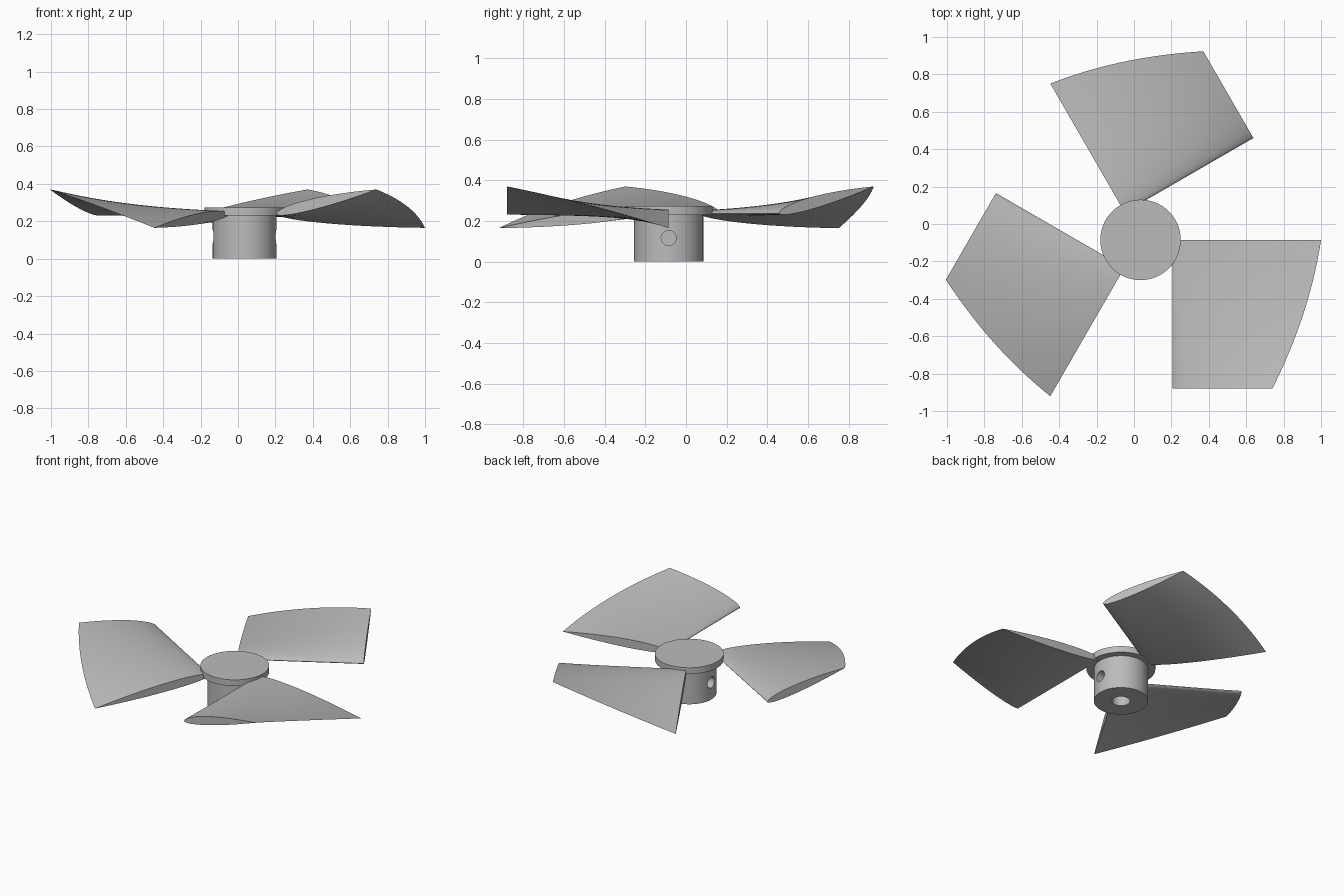
import bpy, bmesh, math
from mathutils import Matrix, Vector

cube = bpy.data.objects.get("Cube")
if cube:
    bpy.data.objects.remove(cube, do_unlink=True)

HUB = Vector((0.035, -0.085, 0))
STEM_R, CAP_R, BORE_R = 0.17, 0.215, 0.057
CAP_LOW, CAP_TOP = 0.23, 0.273

grey = bpy.data.materials.new("plain_grey")
grey.use_nodes = True
colour = (0.5, 0.5, 0.5, 1)
grey.diffuse_color = colour
grey.node_tree.nodes["Principled BSDF"].inputs["Base Color"].default_value = colour


def select(obj):
    bpy.ops.object.select_all(action="DESELECT")
    obj.select_set(True)
    bpy.context.view_layer.objects.active = obj


def finish(bm, name):
    bmesh.ops.recalc_face_normals(bm, faces=bm.faces)
    mesh = bpy.data.meshes.new(name)
    bm.to_mesh(mesh)
    bm.free()
    mesh.materials.append(grey)
    obj = bpy.data.objects.new(name, mesh)
    bpy.context.collection.objects.link(obj)
    return obj


def smooth(obj):
    select(obj)
    bpy.ops.object.shade_smooth_by_angle(angle=math.radians(35))


def cylinder(name, radius, depth, matrix):
    bm = bmesh.new()
    bmesh.ops.create_cone(bm, cap_ends=True, segments=64, radius1=radius,
                          radius2=radius, depth=depth, matrix=matrix)
    return finish(bm, name)


def upright(name, radius, low, high):
    place = Matrix.Translation(HUB + Vector((0, 0, (low + high) / 2)))
    return cylinder(name, radius, high - low, place)


def cut(obj, cutter):
    select(obj)
    mod = obj.modifiers.new("hole", "BOOLEAN")
    mod.operation, mod.solver, mod.object = "DIFFERENCE", "EXACT", cutter
    bpy.ops.object.modifier_apply(modifier=mod.name)
    bpy.data.objects.remove(cutter, do_unlink=True)


# Hub: stem with a shaft bore and two side screw holes, under a wider cap
stem = upright("hub_stem", STEM_R, 0, CAP_LOW)
cut(stem, upright("bore_cutter", BORE_R, -0.05, 0.2))
for side in (1, -1):
    place = (Matrix.Translation(HUB + Vector((side * STEM_R, 0, 0.117)))
             @ Matrix.Rotation(math.pi / 2, 4, "Y"))
    cut(stem, cylinder("screw_hole_cutter", 0.037, 0.19, place))
smooth(stem)
smooth(upright("hub_cap", CAP_R, CAP_LOW, CAP_TOP))


# Blade: airfoil sections lofted sideways, with shrinking chord and twist
def section(t, n=24):
    bow = 4 * t * (1 - t)
    lead = Vector((STEM_R, -0.795 * t, 0.238))
    trail = Vector((0.965 - 0.26 * t + 0.035 * bow, lead.y,
                    0.165 + 0.205 * t + 0.012 * bow))
    chord = trail - lead
    normal = Vector((-chord.z, 0, chord.x)).normalized()
    params = [(i / n) ** 2 for i in range(n + 1)]

    def surface(u, height):
        return lead + chord * u + normal * height * 2.6 * math.sqrt(u) * (1 - u)

    upper = [surface(u, 0.034) for u in params]
    lower = [surface(u, -0.024) for u in params[1:-1]]
    return upper + lower[::-1]


def blade(name, angle, rows=24):
    place = Matrix.Translation(HUB) @ Matrix.Rotation(angle, 4, "Z")
    bm = bmesh.new()
    rings = [[bm.verts.new(place @ p) for p in section(i / rows)]
             for i in range(rows + 1)]
    count = len(rings[0])
    for a, b in zip(rings, rings[1:]):
        for j in range(count):
            k = (j + 1) % count
            bm.faces.new((a[j], a[k], b[k], b[j]))
    bm.faces.new(rings[0])
    bm.faces.new(rings[-1])
    smooth(finish(bm, name))


for i, name in enumerate(("left_blade", "back_blade", "right_blade")):
    blade(name, i * math.tau / 3)
